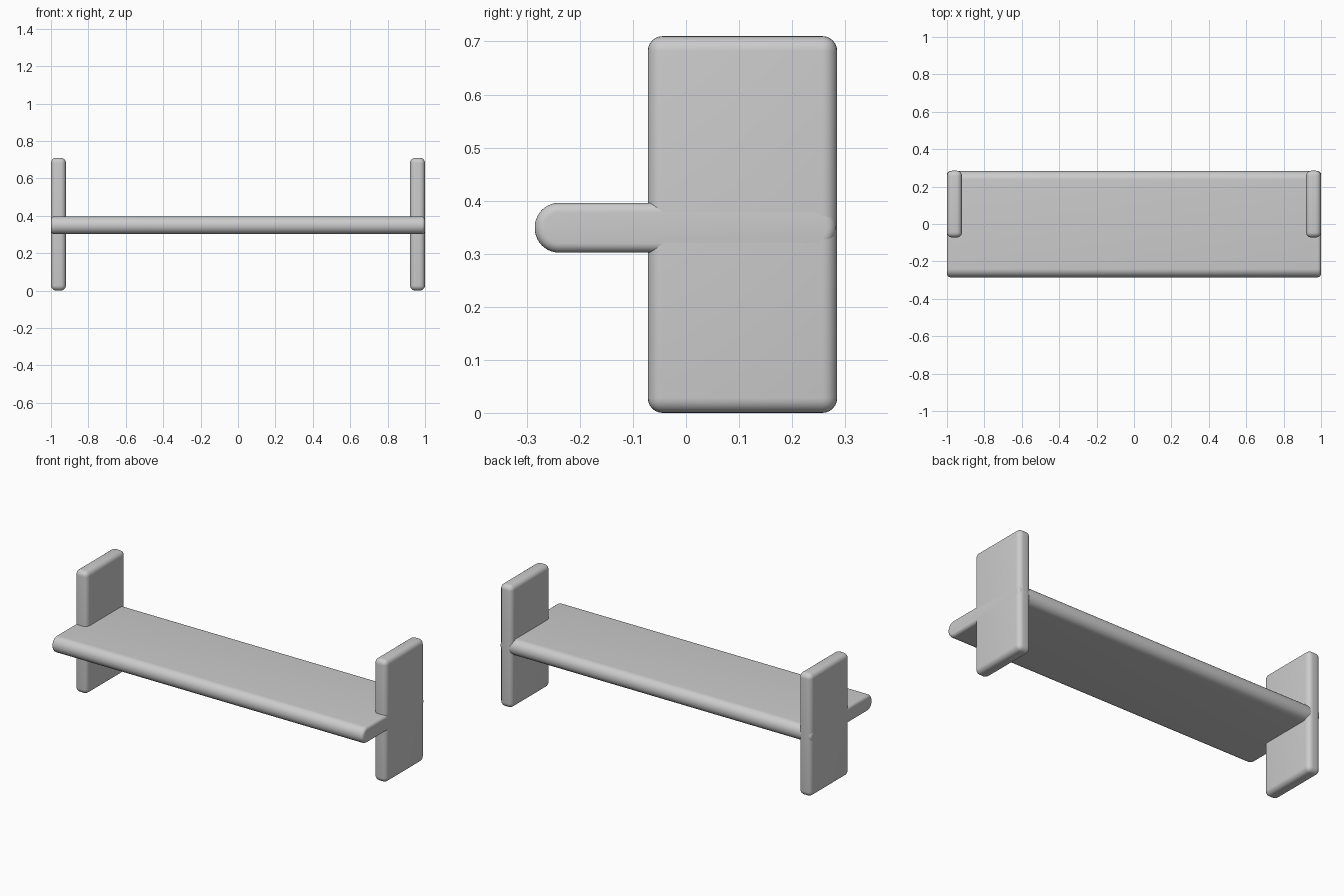
import bpy
import bmesh
from math import radians
from mathutils import Vector

cube = bpy.data.objects.get("Cube")
if cube:
    bpy.data.objects.remove(cube, do_unlink=True)

# One plain grey for everything
grey = bpy.data.materials.new("light_grey")
grey.use_nodes = True
grey.diffuse_color = (0.6, 0.6, 0.6, 1)
grey.node_tree.nodes["Principled BSDF"].inputs["Base Color"].default_value = (0.6, 0.6, 0.6, 1)


def along_x(edge):
    a, b = edge.verts
    return abs(a.co.x - b.co.x) > 0.5


def rounded_box(name, low, high, radius, long_radius=None):
    """Box with rounded edges; long_radius rounds the edges along x first."""
    low, high = Vector(low), Vector(high)
    bm = bmesh.new()
    bmesh.ops.create_cube(bm, size=1)
    bmesh.ops.scale(bm, vec=high - low, verts=bm.verts)
    if long_radius:
        edges = [e for e in bm.edges if along_x(e)]
        bmesh.ops.bevel(bm, geom=edges, offset=long_radius, segments=10,
                        profile=0.5, affect='EDGES')
        edges = [e for e in bm.edges if not along_x(e)
                 and e.calc_face_angle(0) > radians(60)]
    else:
        edges = bm.edges[:]
    bmesh.ops.bevel(bm, geom=edges, offset=radius, segments=6,
                    profile=0.5, affect='EDGES')
    mesh = bpy.data.meshes.new(name)
    bm.to_mesh(mesh)
    bm.free()
    mesh.materials.append(grey)
    obj = bpy.data.objects.new(name, mesh)
    obj.location = (low + high) / 2
    bpy.context.collection.objects.link(obj)
    bpy.ops.object.select_all(action='DESELECT')
    obj.select_set(True)
    bpy.context.view_layer.objects.active = obj
    bpy.ops.object.shade_smooth_by_angle(angle=radians(35))
    return obj


# Long board with fully rounded front and back edges
rounded_box("shelf_board", (-1, -0.285, 0.302), (1, 0.283, 0.396), 0.018, 0.046)

# Upright panel at each end, flush with the back of the board
for name, x in (("right_end_panel", -0.96), ("left_end_panel", 0.96)):
    rounded_box(name, (x - 0.04, -0.072, 0), (x + 0.04, 0.285, 0.71), 0.028)
